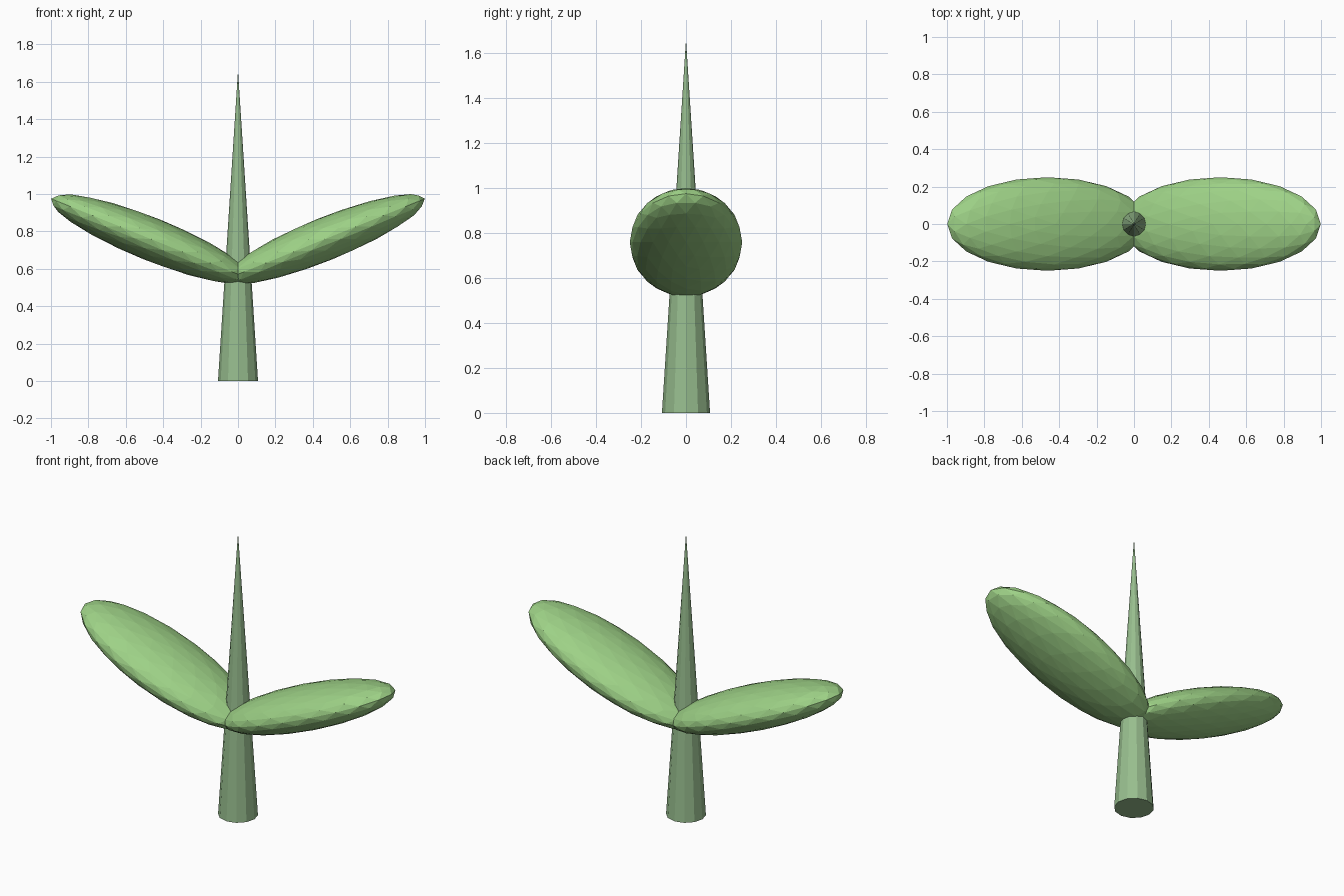
import bpy
from math import radians

cube = bpy.data.objects.get("Cube")
if cube:
    bpy.data.objects.remove(cube, do_unlink=True)


def material(name, colour):
    mat = bpy.data.materials.new(name)
    mat.use_nodes = True
    mat.diffuse_color = colour
    mat.node_tree.nodes["Principled BSDF"].inputs["Base Color"].default_value = colour
    return mat


def finish(name, mat):
    obj = bpy.context.object
    obj.name = obj.data.name = name
    obj.data.materials.append(mat)
    return obj


stem_green = material("muted green", (0.31, 0.51, 0.27, 1))
leaf_green = material("leaf green", (0.34, 0.64, 0.24, 1))

# Tapering stem with a sharp tip
HEIGHT = 1.66
bpy.ops.mesh.primitive_cone_add(vertices=12, radius1=0.107, radius2=0,
                                depth=HEIGHT, location=(0, 0, HEIGHT / 2))
finish("stem", stem_green)

# Two flattened, faceted leaves rising outwards from the stem
for name, side in (("left_leaf", 1), ("right_leaf", -1)):
    bpy.ops.mesh.primitive_ico_sphere_add(subdivisions=3, radius=1,
                                          location=(side * 0.463, 0, 0.758),
                                          rotation=(0, -side * radians(22), 0))
    leaf = finish(name, leaf_green)
    leaf.scale = (0.578, 0.25, 0.115)
